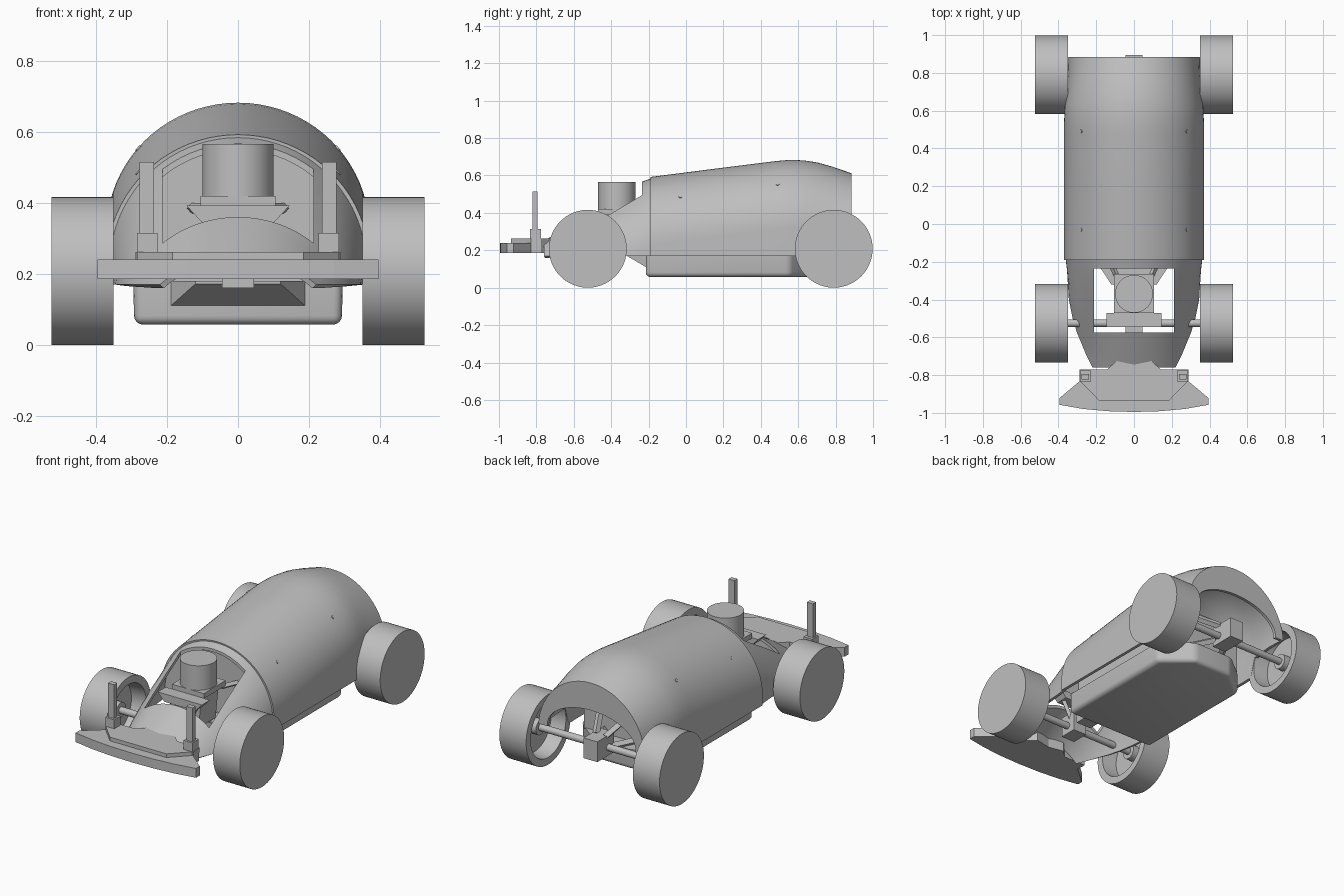
import bpy, bmesh, math
from mathutils import Vector

if "Cube" in bpy.data.objects:
    bpy.data.objects.remove(bpy.data.objects["Cube"])

GREY = (0.52, 0.52, 0.52, 1)
mat = bpy.data.materials.new("plain grey")
mat.use_nodes = True
mat.diffuse_color = GREY
mat.node_tree.nodes["Principled BSDF"].inputs["Base Color"].default_value = GREY


def make(name, bm):
    """Turn a bmesh into an object with the grey material."""
    me = bpy.data.meshes.new(name)
    bm.to_mesh(me)
    bm.free()
    me.materials.append(mat)
    ob = bpy.data.objects.new(name, me)
    bpy.context.collection.objects.link(ob)
    return ob


def finish(ob, angle=35):
    """Bake the modifiers and smooth everything but the sharp edges."""
    dg = bpy.context.evaluated_depsgraph_get()
    me = bpy.data.meshes.new_from_object(ob.evaluated_get(dg))
    ob.modifiers.clear()
    ob.data = me
    for o in bpy.context.selected_objects:
        o.select_set(False)
    ob.select_set(True)
    bpy.context.view_layer.objects.active = ob
    bpy.ops.object.shade_smooth_by_angle(angle=math.radians(angle))
    return ob


def prism(name, outline, z0, z1, low=1.0, bevel=0.0):
    """Extrude a half outline (x >= 0), mirrored in x; low scales the bottom in x."""
    full = outline + [(-x, y) for x, y in reversed(outline) if x > 0]
    bm = bmesh.new()
    top = [bm.verts.new((x, y, z1)) for x, y in full]
    bot = [bm.verts.new((x * low, y, z0)) for x, y in full]
    bm.faces.new(top)
    bm.faces.new(bot[::-1])
    n = len(full)
    for i in range(n):
        bm.faces.new((top[i], bot[i], bot[(i + 1) % n], top[(i + 1) % n]))
    bmesh.ops.recalc_face_normals(bm, faces=bm.faces)
    if bevel:
        edges = [e for e in bm.edges if min(v.co.z for v in e.verts) < z1 - 0.001]
        bmesh.ops.bevel(bm, geom=edges, offset=bevel, segments=4, profile=0.5, affect='EDGES')
    return make(name, bm)


def block(name, hw, y0, y1, z0, z1, low=1.0):
    return prism(name, [(hw, y0), (hw, y1)], z0, z1, low)


def box(name, lo, hi):
    bm = bmesh.new()
    bmesh.ops.create_cube(bm, size=1)
    for v in bm.verts:
        v.co = [h if c > 0 else l for c, l, h in zip(v.co, lo, hi)]
    return make(name, bm)


def rod(name, a, b, r, sides=24):
    a, b = Vector(a), Vector(b)
    bm = bmesh.new()
    bmesh.ops.create_cone(bm, cap_ends=True, segments=sides, radius1=r, radius2=r,
                          depth=(b - a).length)
    ob = make(name, bm)
    ob.matrix_world = (b - a).to_track_quat('Z', 'Y').to_matrix().to_4x4()
    ob.location = (a + b) / 2
    return finish(ob)


ARC = 40


def section(y, w, top, h, floor):
    """Arched section: elliptical crown on straight sides, cut off at the floor."""
    c = top - h
    a = math.asin(max(0.0, (floor - c) / h))
    hw = w / math.cos(a)
    pts = [(w, y, floor)]
    for i in range(ARC + 1):
        t = a + (math.pi - 2 * a) * i / ARC
        pts.append((hw * math.cos(t), y, c + h * math.sin(t)))
    return pts + [(-w, y, floor)]


def loft(name, sections, thick, cap=False):
    bm = bmesh.new()
    rings = [[bm.verts.new(p) for p in section(*s)] for s in sections]
    for r, s in zip(rings, rings[1:]):
        for j in range(len(r) - 1):
            bm.faces.new((r[j], s[j], s[j + 1], r[j + 1]))
    if cap:
        bm.faces.new(rings[-1])
    bmesh.ops.remove_doubles(bm, verts=bm.verts, dist=0.0002)
    ob = make(name, bm)
    if thick:
        m = ob.modifiers.new("shell", 'SOLIDIFY')
        m.thickness, m.offset = thick, -1
    return ob


# Main body shell, turned in at the tail around the rear opening
finish(loft("body_shell", [
    (-0.19, 0.37, 0.592, 0.362, 0.17), (0.2, 0.37, 0.642, 0.362, 0.17),
    (0.48, 0.37, 0.677, 0.362, 0.17), (0.54, 0.37, 0.682, 0.362, 0.17),
    (0.6, 0.368, 0.682, 0.362, 0.17), (0.64, 0.364, 0.679, 0.362, 0.28),
    (0.7, 0.357, 0.67, 0.362, 0.28), (0.78, 0.35, 0.648, 0.362, 0.28),
    (0.885, 0.348, 0.612, 0.355, 0.28), (0.885, 0.29, 0.45, 0.16, 0.28)], 0.018))

# Sloping nose with the engine bay cut out
nose = loft("nose_shell", [
    (-0.76, 0.22, 0.25, 0.25, 0.17), (-0.7, 0.25, 0.286, 0.265, 0.17),
    (-0.64, 0.275, 0.322, 0.282, 0.17), (-0.575, 0.302, 0.36, 0.3, 0.17),
    (-0.5, 0.325, 0.406, 0.315, 0.17), (-0.4, 0.345, 0.467, 0.335, 0.17),
    (-0.24, 0.355, 0.565, 0.365, 0.17), (-0.185, 0.362, 0.585, 0.362, 0.17)], 0.016)
cutter = block("bay_cutter", 0.213, -0.575, -0.235, 0.1, 0.9)
cutter.hide_render = True
cut = nose.modifiers.new("bay", 'BOOLEAN')
cut.operation, cut.object, cut.solver = 'DIFFERENCE', cutter, 'EXACT'
finish(nose)
bpy.data.objects.remove(cutter)

# Bulkhead behind the engine bay and the inner tub
finish(loft("front_bulkhead", [(-0.2, 0.352, 0.572, 0.352, 0.175),
                               (-0.192, 0.352, 0.572, 0.352, 0.175)], 0.0, True))
block("inner_tub", 0.25, -0.185, 0.6, 0.17, 0.44)

# Underbody pan with clipped rear corners, and its front ramp
finish(prism("floor_pan", [(0.295, -0.215), (0.295, 0.555), (0.13, 0.69)],
             0.057, 0.176, 0.99, 0.025))
bm = bmesh.new()
ramp = [[bm.verts.new(p) for p in ((-w, y, z), (w, y, z), (w, y, 0.18), (-w, y, 0.18))]
        for w, y, z in ((0.195, -0.205, 0.105), (0.12, -0.32, 0.172))]
for r in ramp:
    bm.faces.new(r)
for i in range(4):
    k = (i + 1) % 4
    bm.faces.new((ramp[0][i], ramp[0][k], ramp[1][k], ramp[1][i]))
bmesh.ops.recalc_face_normals(bm, faces=bm.faces)
make("pan_ramp", bm)


# Wheels: closed outside, hollow inside
def wheel(name, side, y):
    bm = bmesh.new()
    prof = [(0.525, 0), (0.525, 0.208), (0.35, 0.208), (0.35, 0.165), (0.44, 0.155), (0.44, 0)]
    vs = [bm.verts.new((side * x, 0, r)) for x, r in prof]
    es = [bm.edges.new(p) for p in zip(vs, vs[1:])]
    bmesh.ops.spin(bm, geom=vs + es, cent=(0, 0, 0), axis=(1, 0, 0),
                   angle=math.tau, steps=72, use_merge=True)
    bmesh.ops.remove_doubles(bm, verts=bm.verts, dist=0.0002)
    bmesh.ops.recalc_face_normals(bm, faces=bm.faces)
    bmesh.ops.translate(bm, verts=bm.verts, vec=(0, y, 0.208))
    finish(make(name, bm))


for end, y in (("front", -0.525), ("rear", 0.79)):
    for label, side in (("left", 1), ("right", -1)):
        wheel(f"{end}_{label}_wheel", side, y)
        rod(f"{end}_{label}_hub", (side * 0.4, y, 0.208), (side * 0.45, y, 0.208), 0.045)
    rod(f"{end}_axle", (-0.45, y, 0.208), (0.45, y, 0.208), 0.02)

# Axle gearboxes
block("front_gearbox", 0.045, -0.575, -0.47, 0.16, 0.28)
block("rear_gearbox", 0.045, 0.74, 0.895, 0.16, 0.28)

# Engine: drum on a flange, trapezoid mount and lower block
rod("engine_drum", (0, -0.37, 0.41), (0, -0.37, 0.565), 0.1, 64)
block("engine_flange", 0.105, -0.47, -0.265, 0.39, 0.42)
block("engine_block", 0.07, -0.44, -0.28, 0.19, 0.395, 0.7)
block("engine_mount", 0.145, -0.545, -0.47, 0.345, 0.392, 0.7)

# Braces, tail opening struts and shell pins
for label, s in (("left", 1), ("right", -1)):
    rod(f"{label}_engine_leg", (s * 0.09, -0.51, 0.36), (s * 0.03, -0.51, 0.25), 0.015, 4)
    rod(f"{label}_engine_stay", (s * 0.09, -0.28, 0.385), (s * 0.13, -0.19, 0.385), 0.015, 4)
    rod(f"{label}_rear_strut", (s * 0.03, 0.8, 0.27), (s * 0.13, 0.59, 0.41), 0.02, 4)
    rod(f"{label}_rear_link", (s * 0.035, 0.76, 0.2), (s * 0.12, 0.59, 0.2), 0.02, 4)
    for end, y, z in (("front", -0.03, 0.485), ("rear", 0.49, 0.553)):
        n = Vector((s * 0.76, 0, 0.65))
        p = Vector((s * 0.28, y, z))
        rod(f"{label}_{end}_pin", p - n * 0.015, p + n * 0.004, 0.009, 16)
    # Marker posts on the bumper
    x0, x1 = sorted((s * 0.227, s * 0.285))
    box(f"{label}_post_base", (x0, -0.835, 0.2), (x1, -0.775, 0.315))
    x0, x1 = sorted((s * 0.237, s * 0.277))
    box(f"{label}_post", (x0, -0.822, 0.31), (x1, -0.793, 0.515))

# Front bumper and its raised plate
prism("bumper", [(0, -0.995), (0.14, -0.991), (0.27, -0.979), (0.395, -0.957), (0.395, -0.922),
                 (0.285, -0.83), (0.285, -0.77), (0.14, -0.77), (0.095, -0.725), (0, -0.745)],
      0.185, 0.24)
prism("bumper_plate", [(0.185, -0.935), (0.288, -0.83), (0.288, -0.77), (0.14, -0.77),
                       (0.095, -0.725), (0, -0.745)], 0.235, 0.262)
